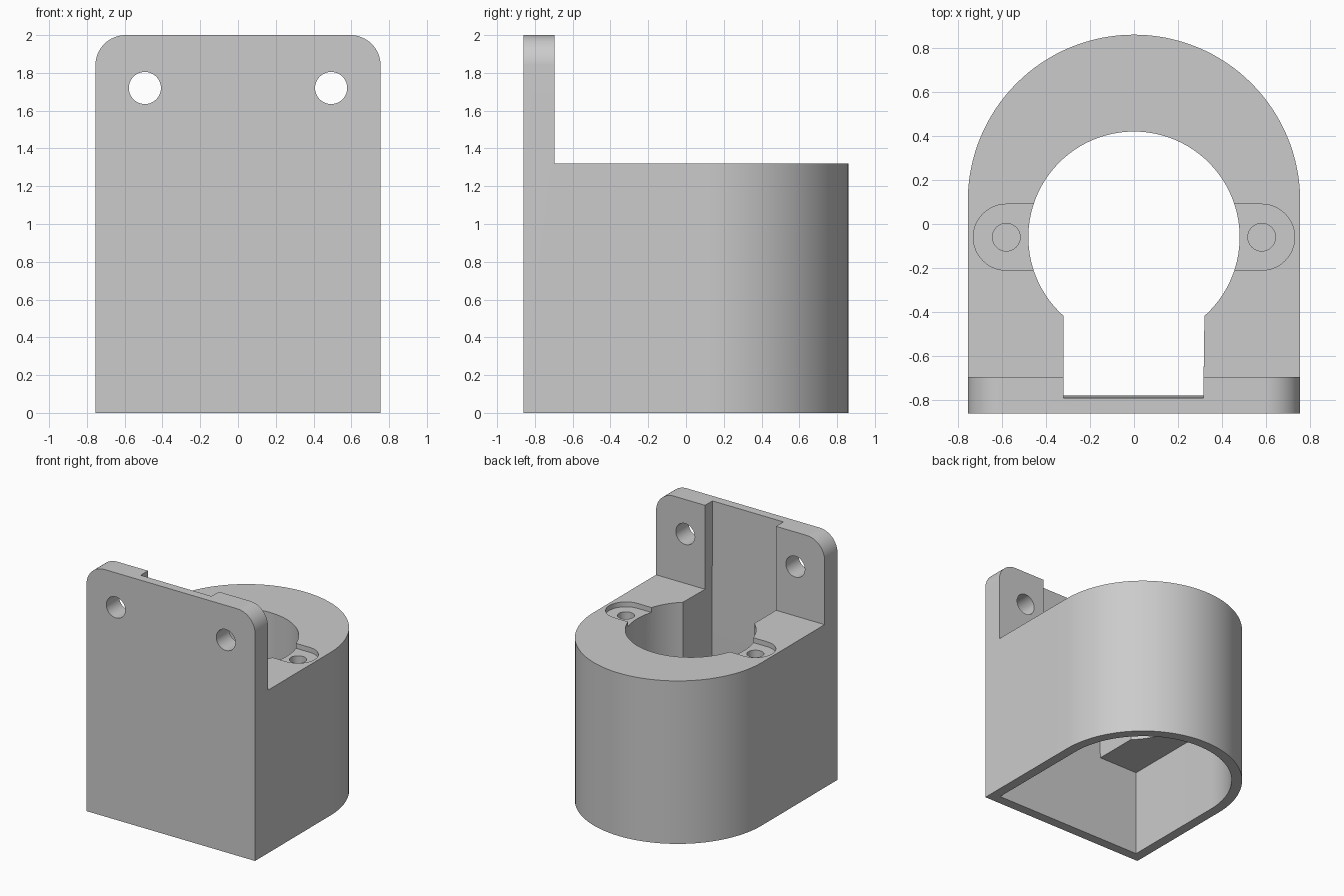
import bpy, bmesh
from math import sin, cos, pi, radians, sqrt, atan2
from mathutils import Vector

cube = bpy.data.objects.get("Cube")
if cube:
    bpy.data.objects.remove(cube, do_unlink=True)

grey = bpy.data.materials.new("light_grey")
grey.use_nodes = True
grey.diffuse_color = (0.6, 0.6, 0.6, 1)
grey.node_tree.nodes["Principled BSDF"].inputs["Base Color"].default_value = (0.6, 0.6, 0.6, 1)

W, FRONT, BACK = 0.755, -0.86, 0.86   # half width, front and back faces
TOP, DECK, CEILING = 2.0, 1.32, 0.71  # plate top, body top, cavity ceiling
WALL = 0.08
BORE_Y, BORE_R, SLOT = -0.06, 0.48, 0.32


def arc(cx, cy, r, start, end, n=32):
    """Points on a circular arc, angles in degrees."""
    angles = [radians(start + (end - start) * i / n) for i in range(n + 1)]
    return [(cx + r * cos(a), cy + r * sin(a)) for a in angles]


def circle(cx, cy, r, n=48):
    return arc(cx, cy, r, 0, 360, n)[:-1]


def prism(name, outline, lo, hi, axis="Z"):
    """Extrude an outline along Z (xy outline) or Y (xz outline)."""
    place = (lambda p, t: Vector((p[0], p[1], t))) if axis == "Z" else \
            (lambda p, t: Vector((p[0], t, p[1])))
    bm = bmesh.new()
    face = bm.faces.new([bm.verts.new(place(p, lo)) for p in outline])
    grown = bmesh.ops.extrude_face_region(bm, geom=[face])["geom"]
    bmesh.ops.translate(bm, vec=place((0, 0), hi - lo),
                        verts=[v for v in grown if isinstance(v, bmesh.types.BMVert)])
    bmesh.ops.recalc_face_normals(bm, faces=bm.faces)
    mesh = bpy.data.meshes.new(name)
    bm.to_mesh(mesh)
    bm.free()
    mesh.materials.append(grey)
    obj = bpy.data.objects.new(name, mesh)
    bpy.context.collection.objects.link(obj)
    return obj


def box(name, x0, x1, y0, y1, z0, z1):
    return prism(name, [(x0, y0), (x1, y0), (x1, y1), (x0, y1)], z0, z1)


def u_shape(inset):
    """Flat front and round back, drawn inside the outer wall."""
    r = W - inset
    return arc(0, BACK - W, r, 0, 180, 64) + [(-r, FRONT + inset), (r, FRONT + inset)]


def cut(target, cutter):
    cutter.hide_render = True
    mod = target.modifiers.new("cut", "BOOLEAN")
    mod.operation = "DIFFERENCE"
    mod.solver = "EXACT"
    mod.object = cutter
    bpy.context.view_layer.objects.active = target
    bpy.ops.object.modifier_apply(modifier=mod.name)
    bpy.data.objects.remove(cutter, do_unlink=True)


# Body with mounting plate, hollow from below
bracket = prism("bracket", u_shape(0), 0, TOP)
cut(bracket, box("above_deck", -1, 1, -0.695, 1, DECK, TOP + 0.2))
cut(bracket, prism("cavity", u_shape(WALL), -0.2, CEILING))

# Keyhole opening: round bore plus a slot reaching the plate
half = atan2(-sqrt(BORE_R ** 2 - SLOT ** 2), SLOT) * 180 / pi
keyhole = arc(0, BORE_Y, BORE_R, half, 180 - half, 72)
keyhole += [(-SLOT, FRONT + WALL), (SLOT - 0.005, FRONT + WALL)]
opening = prism("keyhole", keyhole, CEILING - 0.1, TOP + 0.1)
for v in opening.data.vertices:       # slight draft on the slot's front wall
    if v.co.y < -0.7 and v.co.z > TOP:
        v.co.y -= 0.01
cut(bracket, opening)

for side in (-1, 1):
    # Rounded plate corner and bolt hole
    corner = [(side * x, z) for x, z in
              arc(W - 0.16, TOP - 0.16, 0.16, 90, 0, 16)
              + [(W + 0.1, TOP - 0.16), (W + 0.1, TOP + 0.1), (W - 0.16, TOP + 0.1)]]
    cut(bracket, prism("plate_corner", corner, -1, -0.6, "Y"))
    cut(bracket, prism("bolt_hole", circle(side * 0.493, 1.72, 0.085), -1, -0.6, "Y"))
    # Shallow pocket beside the bore with a blind screw hole
    pocket = [(side * x, y) for x, y in
              arc(0.58, BORE_Y, 0.15, -90, 90, 24)
              + [(0.4, BORE_Y + 0.15), (0.4, BORE_Y - 0.15)]]
    cut(bracket, prism("screw_pocket", pocket, DECK - 0.04, DECK + 0.1))
    cut(bracket, prism("screw_hole", circle(side * 0.58, BORE_Y, 0.063, 32),
                       DECK - 0.4, DECK + 0.1))

# Smooth the round walls, keep edges sharp
bpy.ops.object.select_all(action="DESELECT")
bracket.select_set(True)
bpy.context.view_layer.objects.active = bracket
bpy.ops.object.shade_smooth_by_angle(angle=radians(30))
